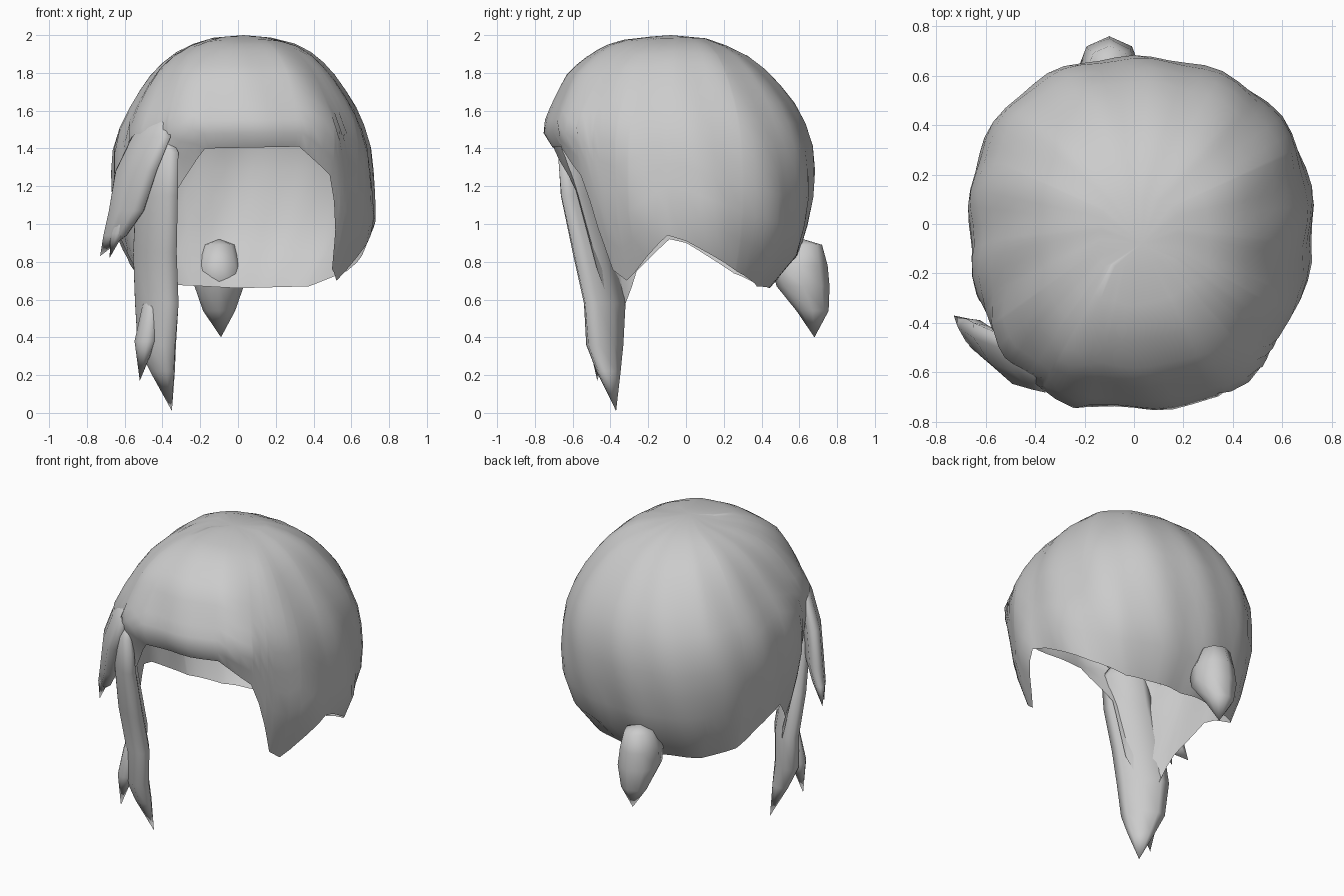
import bpy, bmesh, math

if "Cube" in bpy.data.objects:
    bpy.data.objects.remove(bpy.data.objects["Cube"])

# Cap outline per height: z, left, right, front, back reach
LEVELS = [(2.0, 0, 0, 0, 0), (1.97, .19, .26, .36, .14), (1.9, .34, .40, .50, .31),
          (1.8, .45, .50, .62, .44), (1.6, .58, .63, .72, .60), (1.5, .63, .67, .76, .64),
          (1.4, .66, .70, .70, .67), (1.2, .67, .72, .63, .68), (1.0, .64, .73, .57, .64),
          (.85, .61, .67, .53, .60), (.75, .58, .63, .51, .55), (.66, .55, .57, .50, .44),
          (.55, .54, .54, .50, .40)]

# Hairline: azimuth in degrees (270 = front), rim height
RIM = [(0, .91), (25, .75), (45, .67), (90, .66), (135, .68), (155, .74), (180, .90),
       (188, .92), (206, .75), (215, .56), (226, .56), (235, .75), (241, 1.18),
       (256, 1.40), (296, 1.41), (311, 1.26), (315, 1.12), (319, .92), (322, .76), (329, .70),
       (335, .75), (352, .94), (360, .91)]


def lerp_table(table, key, f=lambda v: v):
    for a, b in zip(table, table[1:]):
        if f(a[0]) <= f(key) <= f(b[0]):
            t = (f(key) - f(a[0])) / (f(b[0]) - f(a[0]))
            return [p + (q - p) * t for p, q in zip(a[1:], b[1:])]
    return list(table[-1][1:])


def depth(z):
    return math.sqrt(max(0, 2.0 - z))


def cap_point(az, z):
    left, right, front, back = lerp_table(LEVELS, z, depth)
    c, s = math.cos(math.radians(az)), math.sin(math.radians(az))
    a, b = (right if c >= 0 else left), (back if s >= 0 else front)
    n = 2.3 - .45 * min(0, s)
    r = (abs(c / max(a, 1e-4)) ** n + abs(s / max(b, 1e-4)) ** n) ** (-1 / n)
    # shallow combed strands
    r *= 1 + .011 * math.sin(math.radians(az) * 13 + z * 5)
    return (r * c, r * s, z)


def finish(name, bm):
    bmesh.ops.recalc_face_normals(bm, faces=bm.faces)
    me = bpy.data.meshes.new(name)
    bm.to_mesh(me)
    bm.free()
    for p in me.polygons:
        p.use_smooth = True
    ob = bpy.data.objects.new(name, me)
    bpy.context.collection.objects.link(ob)
    return ob


# Hair cap: columns running from crown to hairline
bm = bmesh.new()
angles = sorted(set(range(0, 360, 6)) | {k[0] for k in RIM if k[0] < 360})
crown = bm.verts.new((.03, -.08, 2.0))
ROWS = 13
cols = []
for az in angles:
    rim = lerp_table(RIM, az)[0]
    cols.append([bm.verts.new(cap_point(az, 2 - (2 - rim) * (i / ROWS) ** 1.7))
                 for i in range(1, ROWS + 1)])
for a, b in zip(cols, cols[1:] + cols[:1]):
    bm.faces.new((crown, a[0], b[0]))
    for i in range(ROWS - 1):
        bm.faces.new((a[i], a[i + 1], b[i + 1], b[i]))
finish("hair_cap", bm)


def lock(name, rings, tip, turn=0, sides=8, top=None):
    """Loft of flat oval sections (x, y, z, half width, half depth) down to a tip."""
    bm = bmesh.new()
    ct, st = math.cos(math.radians(turn)), math.sin(math.radians(turn))
    loops = []
    for x, y, z, w, d in rings:
        loop = []
        for k in range(sides):
            t = 2 * math.pi * k / sides
            u, v = w * math.cos(t), d * math.sin(t)
            loop.append(bm.verts.new((x + u * ct - v * st, y + u * st + v * ct, z)))
        loops.append(loop)
    for a, b in zip(loops, loops[1:]):
        for k in range(sides):
            j = (k + 1) % sides
            bm.faces.new((a[k], a[j], b[j], b[k]))
    end = bm.verts.new(tip)
    for k in range(sides):
        bm.faces.new((loops[-1][k], loops[-1][(k + 1) % sides], end))
    if top:
        start = bm.verts.new(top)
        for k in range(sides):
            bm.faces.new((loops[0][(k + 1) % sides], loops[0][k], start))
    return finish(name, bm)


# Long front lock with a forked end, rooted under the fringe
lock("long_front_lock",
     [(-.42, -.585, 1.38, .14, .05), (-.43, -.56, 1.15, .15, .06), (-.44, -.49, .85, .155, .07),
      (-.43, -.43, .58, .155, .07), (-.43, -.43, .36, .13, .07), (-.40, -.41, .22, .08, .05)],
     (-.35, -.37, .01), turn=-42, top=(-.40, -.54, 1.55))
lock("front_lock_fork",
     [(-.47, -.46, .55, .05, .03), (-.49, -.46, .38, .065, .05)],
     (-.52, -.47, .17), turn=-42, top=(-.44, -.43, .75))

# Short side lock sweeping from the fringe and flicking outward
lock("side_lock",
     [(-.46, -.56, 1.46, .16, .05), (-.54, -.53, 1.28, .17, .055), (-.59, -.49, 1.07, .14, .055),
      (-.65, -.45, .94, .09, .04)],
     (-.73, -.37, .83), turn=-50, top=(-.38, -.50, 1.72))
lock("side_lock_fork",
     [(-.61, -.49, 1.05, .06, .03), (-.64, -.48, .95, .045, .03)],
     (-.68, -.46, .82), turn=-58, top=(-.57, -.48, 1.2))

# Small tied tail at the nape
lock("nape_tail",
     [(-.10, .63, .89, .09, .09), (-.10, .60, .78, .12, .15), (-.10, .62, .67, .13, .14),
      (-.10, .67, .54, .085, .085)],
     (-.09, .68, .40), top=(-.10, .62, .92))
